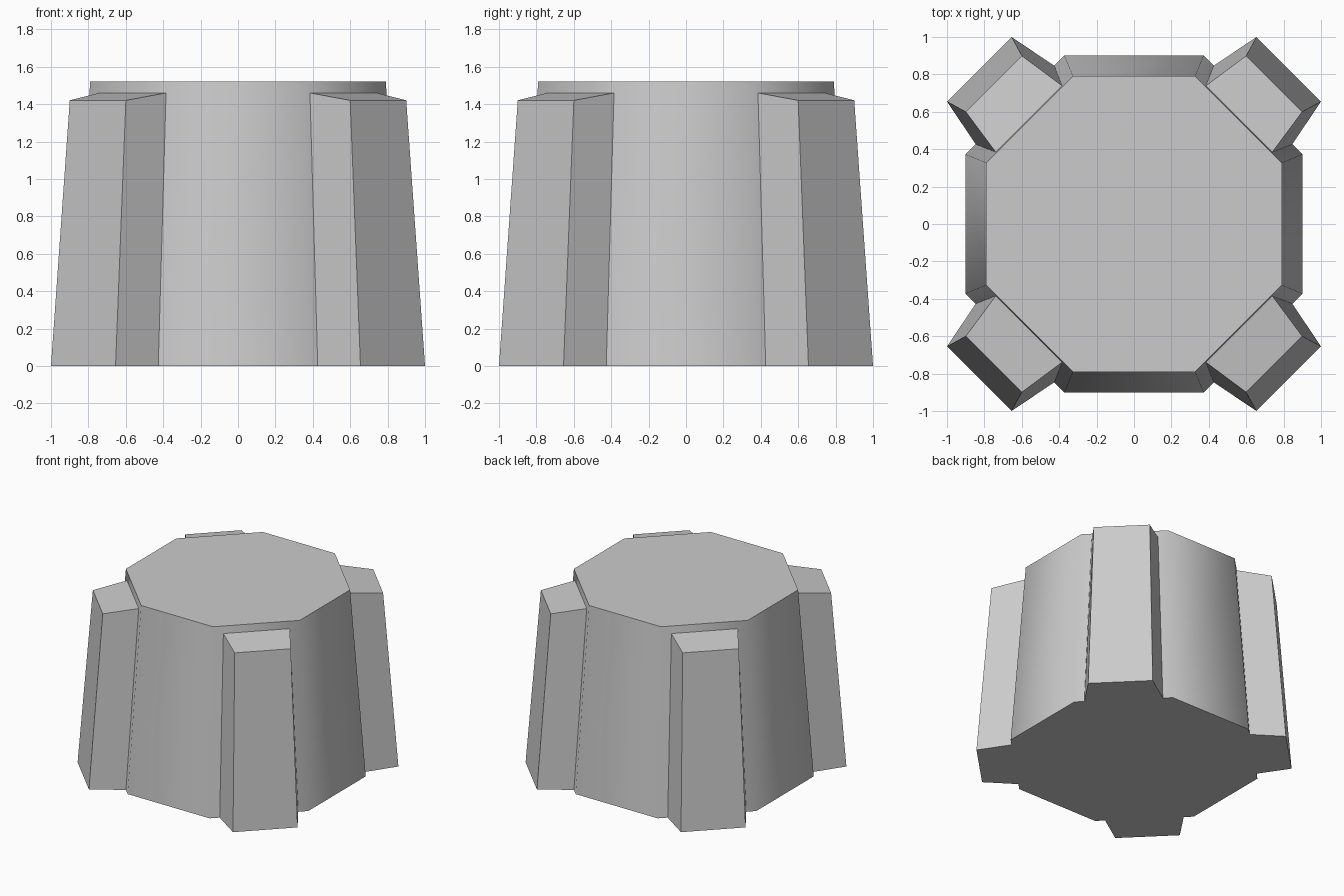
import bpy, bmesh, math
from mathutils import Matrix, Vector

cube = bpy.data.objects.get("Cube")
if cube:
    bpy.data.objects.remove(cube, do_unlink=True)

grey = bpy.data.materials.new("plain grey")
grey.use_nodes = True
colour = (0.6, 0.6, 0.6, 1)
grey.diffuse_color = colour
grey.node_tree.nodes["Principled BSDF"].inputs["Base Color"].default_value = colour


def loft(name, lower, upper):
    """Closed solid between two matching rings of points."""
    bm = bmesh.new()
    low = [bm.verts.new(p) for p in lower]
    top = [bm.verts.new(p) for p in upper]
    bm.faces.new(low)
    bm.faces.new(top)
    n = len(low)
    for i in range(n):
        j = (i + 1) % n
        bm.faces.new((low[i], low[j], top[j], top[i]))
    bmesh.ops.recalc_face_normals(bm, faces=bm.faces)
    mesh = bpy.data.meshes.new(name)
    bm.to_mesh(mesh)
    bm.free()
    mesh.materials.append(grey)
    obj = bpy.data.objects.new(name, mesh)
    bpy.context.collection.objects.link(obj)
    return obj


def octagon(apothem, z):
    r = apothem / math.cos(math.pi / 8)
    return [(r * math.cos(a), r * math.sin(a), z)
            for a in (math.pi / 8 + i * math.pi / 4 for i in range(8))]


# Tapered eight-sided body with smooth sides and crisp rims
body = loft("body", octagon(0.9, 0), octagon(0.79, 1.52))
bpy.ops.object.select_all(action='DESELECT')
body.select_set(True)
bpy.context.view_layer.objects.active = body
bpy.ops.object.shade_smooth_by_angle(angle=math.radians(50))


def trapezoid(inner, inner_half, inner_z, outer, outer_half, outer_z):
    return [Vector(p) for p in ((inner, -inner_half, inner_z), (outer, -outer_half, outer_z),
                                (outer, outer_half, outer_z), (inner, inner_half, inner_z))]


# Four corner buttresses, narrowing outwards and sloping off at the top
foot = trapezoid(0.9, 0.297, 0, 1.17, 0.244, 0)
head = trapezoid(0.795, 0.251, 1.46, 1.06, 0.212, 1.42)
names = ("back_left", "back_right", "front_right", "front_left")
for i, corner in enumerate(names):
    turn = Matrix.Rotation(math.radians(45 + 90 * i), 3, 'Z')
    loft(corner + "_buttress", [turn @ p for p in foot], [turn @ p for p in head])
